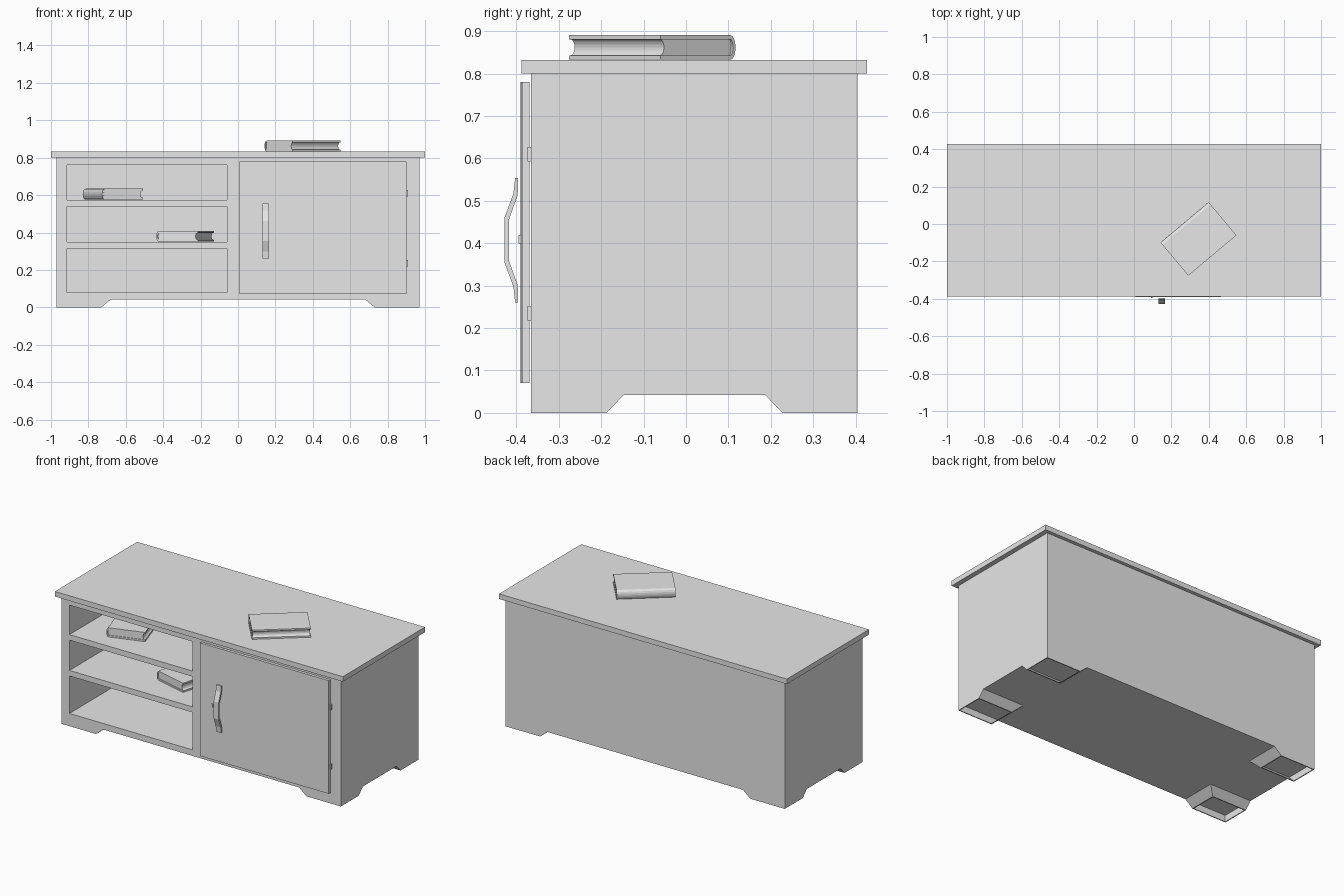
import bpy, bmesh, math
from mathutils import Matrix, Vector

cube = bpy.data.objects.get("Cube")
if cube:
    bpy.data.objects.remove(cube, do_unlink=True)

GREY = (0.8, 0.8, 0.8, 1.0)
grey = bpy.data.materials.new("light_grey")
grey.use_nodes = True
grey.diffuse_color = GREY
grey.node_tree.nodes["Principled BSDF"].inputs["Base Color"].default_value = GREY


def finish(name, bm):
    bmesh.ops.recalc_face_normals(bm, faces=bm.faces)
    mesh = bpy.data.meshes.new(name)
    bm.to_mesh(mesh)
    bm.free()
    mesh.materials.append(grey)
    obj = bpy.data.objects.new(name, mesh)
    bpy.context.collection.objects.link(obj)
    return obj


def hull(name, points):
    bm = bmesh.new()
    for p in points:
        bm.verts.new(p)
    bmesh.ops.convex_hull(bm, input=bm.verts)
    bmesh.ops.dissolve_limit(bm, angle_limit=0.01, verts=bm.verts, edges=bm.edges)
    return finish(name, bm)


def box(name, x, y, z):
    return hull(name, [(a, b, c) for a in x for b in y for c in z])


def prism(name, profile, start, end, axis):
    """Extrude a profile along X (profile is y, z) or Y (profile is x, z)."""
    place = (lambda a, b, t: (t, a, b)) if axis == "X" else (lambda a, b, t: (a, t, b))
    bm = bmesh.new()
    face = bm.faces.new([bm.verts.new(place(a, b, start)) for a, b in profile])
    out = bmesh.ops.extrude_face_region(bm, geom=[face])
    verts = [v for v in out["geom"] if isinstance(v, bmesh.types.BMVert)]
    bmesh.ops.translate(bm, verts=verts, vec=place(0, 0, end - start))
    return finish(name, bm)


# Cabinet body, with cubbies, skirt arches and hollow feet cut out
MID_Y = 0.02
HALF_X, HALF_Y = 0.97, 0.385
body = box("cabinet_body", (-HALF_X, HALF_X), (MID_Y - HALF_Y, MID_Y + HALF_Y), (0, 0.8))


def arch(center, top, bottom):
    return [(center - bottom, -0.01), (center - top, 0.042),
            (center + top, 0.042), (center + bottom, -0.01)]


cutters = [box("cubby_cutter", (-0.915, -0.06), (-0.5, 0.37), z)
           for z in ((0.575, 0.76), (0.35, 0.54), (0.08, 0.315))]
cutters.append(prism("front_arch_cutter", arch(0, 0.68, 0.742), -0.6, 0.6, "Y"))
cutters.append(prism("side_arch_cutter", arch(MID_Y, 0.167, 0.217), -1.2, 1.2, "X"))
WALL = 0.006
for sx in (-1, 1):
    for sy in (-1, 1):
        points = []
        for z, ix, iy in ((-0.01, 0.742, 0.217), (0.04, 0.682, 0.169)):
            points += [(sx * x, MID_Y + sy * y, z)
                       for x in (ix + WALL, HALF_X - WALL)
                       for y in (iy + WALL, HALF_Y - WALL)]
        cutters.append(hull("foot_cutter", points))

for cutter in cutters:
    cutter.hide_render = True
    mod = body.modifiers.new("cut", "BOOLEAN")
    mod.operation = "DIFFERENCE"
    mod.solver = "EXACT"
    mod.object = cutter
bpy.context.view_layer.update()
cut_mesh = bpy.data.meshes.new_from_object(
    body.evaluated_get(bpy.context.evaluated_depsgraph_get()))
body.modifiers.clear()
body.data = cut_mesh
for cutter in cutters:
    bpy.data.objects.remove(cutter, do_unlink=True)

# Top board
box("top_board", (-1, 1), (-0.388, 0.427), (0.8, 0.832))

# Door, very slightly ajar, with hinges and a keyhole plate
door = box("door", (-0.446, 0.446), (-0.009, 0.009), (0.07, 0.78))
door.location = (0.455, -0.38, 0)
door.rotation_euler.z = 0.004
for z in (0.235, 0.61):
    box("hinge", (0.898, 0.908), (-0.374, -0.364), (z - 0.017, z + 0.017))
box("keyhole_plate", (0.09, 0.1), (-0.395, -0.388), (0.4, 0.42))

# Bowed door handle
half = [(-0.403, 0.147), (-0.407, 0.11), (-0.428, 0.053)]
inner = [(-0.396, 0.147), (-0.397, 0.106), (-0.417, 0.05)]
outline = (half + [(y, -z) for y, z in reversed(half)]
           + [(y, -z) for y, z in inner] + list(reversed(inner)))
prism("door_handle", [(y, z + 0.4075) for y, z in outline], 0.13, 0.165, "X")


# Books: rounded spine at local -x, hollowed page edge at local +x
def arc(x, depth, height, steps=8):
    angles = [math.pi * i / steps for i in range(steps + 1)]
    return [(x - depth * math.sin(a), height * math.cos(a)) for a in angles]


def book(name, location, degrees):
    outer = arc(-0.1, 0.016, 0.029)
    inside = arc(-0.1, 0.008, 0.019)
    cover = [(0.115, 0.029)] + outer + [(0.115, -0.029), (0.115, -0.019)]
    cover += list(reversed(inside)) + [(0.115, 0.019)]
    pages = arc(-0.1, 0.006, 0.019) + list(reversed(arc(0.113, 0.012, 0.019)))
    parts = [prism(name + "_cover", cover, -0.168, 0.168, "Y"),
             prism(name + "_pages", pages, -0.164, 0.164, "Y")]
    for part in parts:
        part.matrix_world = (Matrix.Translation(Vector(location))
                             @ Matrix.Rotation(math.radians(degrees), 4, "Z"))


book("top_book", (0.345, -0.08, 0.862), -50)
book("upper_shelf_book", (-0.668, -0.074, 0.605), 18)
book("middle_shelf_book", (-0.282, -0.048, 0.38), -15)
